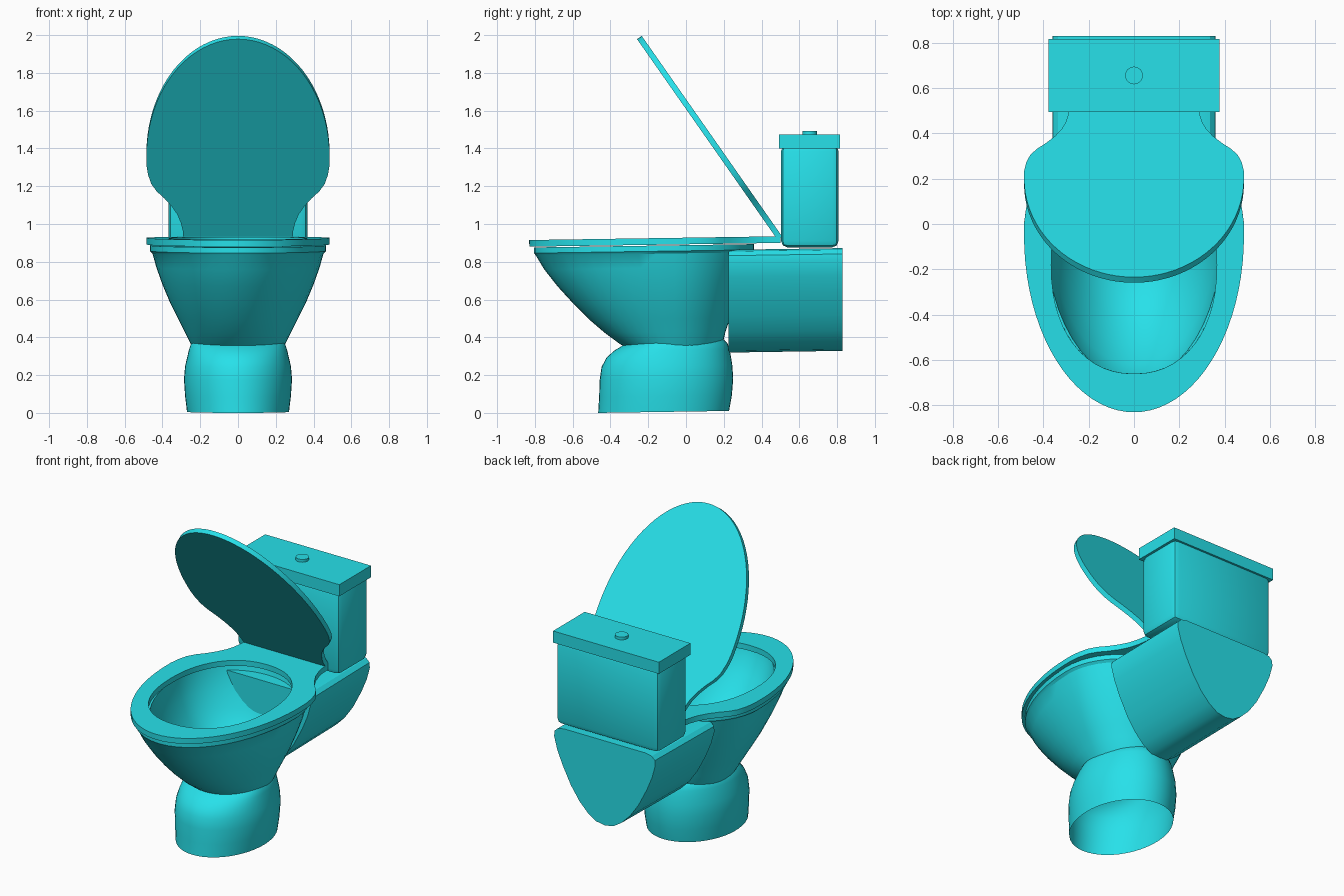
import bpy, bmesh, math

if "Cube" in bpy.data.objects:
    bpy.data.objects.remove(bpy.data.objects["Cube"])

mat = bpy.data.materials.new("cyan_ceramic")
mat.diffuse_color = (0.02, 0.75, 0.82, 1)
mat.use_nodes = True
mat.node_tree.nodes["Principled BSDF"].inputs["Base Color"].default_value = mat.diffuse_color
TILT = 0.015  # the model leans very slightly: z rises towards the back


def finish(ob, angle=30):
    ob.data.materials.append(mat)
    bpy.ops.object.select_all(action='DESELECT')
    ob.select_set(True)
    bpy.context.view_layer.objects.active = ob
    if ob.type == 'CURVE':
        bpy.ops.object.convert(target='MESH')
        ob = bpy.context.view_layer.objects.active
    bpy.ops.object.shade_smooth_by_angle(angle=math.radians(angle))
    return ob


def from_bmesh(name, bm):
    bmesh.ops.recalc_face_normals(bm, faces=bm.faces[:])
    me = bpy.data.meshes.new(name)
    bm.to_mesh(me)
    bm.free()
    ob = bpy.data.objects.new(name, me)
    bpy.context.collection.objects.link(ob)
    return ob


def egg(w, front, back, mid, n=48, p=2.0):
    """Oval with separate front and back lengths around the widest line."""
    pts = []
    for i in range(n):
        a = 2 * math.pi * i / n
        c, s = math.cos(a), math.sin(a)
        x = math.copysign(abs(c) ** (2 / p), c) * w
        y = math.copysign(abs(s) ** (2 / p), s)
        pts.append((x, mid + y * ((back - mid) if y > 0 else (mid - front))))
    return pts


def loft(name, levels, mid, cap=(False, False)):
    bm = bmesh.new()
    rings = [[bm.verts.new((x, y, z + TILT * y)) for x, y in egg(w, f, b, mid)]
             for z, w, f, b in levels]
    for lo, hi in zip(rings, rings[1:]):
        for i in range(len(lo)):
            j = (i + 1) % len(lo)
            bm.faces.new((lo[i], lo[j], hi[j], hi[i]))
    for flag, ring in zip(cap, (rings[0], rings[-1])):
        if flag:
            bm.faces.new(ring)
    return finish(from_bmesh(name, bm))


def plate(name, loops, thickness, bevel_loc, rot):
    """Flat plate from outlines; inner outlines become holes."""
    cu = bpy.data.curves.new(name, 'CURVE')
    cu.dimensions, cu.fill_mode, cu.extrude = '2D', 'BOTH', thickness / 2
    for pts in loops:
        sp = cu.splines.new('POLY')
        sp.points.add(len(pts) - 1)
        for q, (x, y) in zip(sp.points, pts):
            q.co = (x, y, 0, 1)
        sp.use_cyclic_u = True
    ob = bpy.data.objects.new(name, cu)
    bpy.context.collection.objects.link(ob)
    ob.location, ob.rotation_euler = bevel_loc, (rot, 0, 0)
    return finish(ob)


def box(name, x, y0, y1, z0, z1, bevel=0, segments=2):
    bm = bmesh.new()
    bmesh.ops.create_cube(bm, size=1)
    for v in bm.verts:
        v.co = (v.co.x * 2 * x, (y0 + y1) / 2 + v.co.y * (y1 - y0),
                (z0 + z1) / 2 + v.co.z * (z1 - z0))
    if bevel:
        bmesh.ops.bevel(bm, geom=bm.edges[:], offset=bevel, segments=segments,
                        profile=0.5, affect='EDGES')
    return finish(from_bmesh(name, bm))


# pedestal, open underneath
loft("pedestal", [
    (0.007, 0.27, -0.465, 0.228), (0.09, 0.28, -0.46, 0.243), (0.18, 0.286, -0.457, 0.25),
    (0.25, 0.28, -0.447, 0.245), (0.30, 0.268, -0.42, 0.237), (0.335, 0.26, -0.38, 0.23),
    (0.365, 0.25, -0.33, 0.22), (0.385, 0.235, -0.28, 0.20)], -0.11)

# bowl: up the outside, over the rim, down the inside
loft("bowl", [
    (0.34, 0.235, -0.30, 0.18), (0.37, 0.253, -0.35, 0.195), (0.43, 0.282, -0.43, 0.21),
    (0.50, 0.318, -0.51, 0.235), (0.58, 0.358, -0.59, 0.26), (0.68, 0.40, -0.68, 0.29),
    (0.77, 0.432, -0.75, 0.32), (0.845, 0.453, -0.795, 0.345), (0.858, 0.467, -0.805, 0.36),
    (0.888, 0.467, -0.805, 0.36), (0.888, 0.385, -0.69, 0.31), (0.84, 0.38, -0.675, 0.30),
    (0.75, 0.36, -0.62, 0.27), (0.65, 0.32, -0.54, 0.23), (0.55, 0.26, -0.44, 0.18),
    (0.48, 0.19, -0.34, 0.11), (0.44, 0.11, -0.23, 0.03), (0.425, 0.03, -0.12, -0.02)],
    -0.06, (True, True))

# rear block: keel-shaped section pushed backwards
half = [(0.29, 0.866), (0.335, 0.857), (0.358, 0.835), (0.36, 0.80), (0.338, 0.72),
        (0.30, 0.63), (0.24, 0.515), (0.18, 0.43), (0.12, 0.37), (0.06, 0.332)]
section = half + [(0, 0.322)] + [(-x, z) for x, z in reversed(half)]
bm = bmesh.new()
ends = [[bm.verts.new((x, y, z + TILT * (y - 0.4))) for x, z in section] for y in (0.225, 0.828)]
for i in range(len(section)):
    j = (i + 1) % len(section)
    bm.faces.new((ends[0][i], ends[0][j], ends[1][j], ends[1][i]))
for e in ends:
    bm.faces.new(e)
finish(from_bmesh("rear_block", bm))

# seat ring and matching raised lid
front = [(0.485 * math.cos(a), -0.05 + 0.78 * math.sin(a))
         for a in (math.pi + math.pi * i / 40 for i in range(41))]
side = [(0.484, 0.01), (0.476, 0.07), (0.459, 0.13), (0.43, 0.18), (0.39, 0.225),
        (0.35, 0.28), (0.32, 0.335), (0.302, 0.39), (0.292, 0.44), (0.29, 0.5)]
outline = front + side + [(-x, y) for x, y in reversed(side)]
hole = egg(0.365, -0.66, 0.30, -0.18, 56, 2.2)
plate("seat", [outline, hole], 0.035, (0, 0, 0.91), TILT)
lid_outline = [(x, (y - 0.5) * 0.975) for x, y in outline]
plate("lid", [lid_outline], 0.03, (0, 0.497, 0.925), math.radians(-55))

# cistern with its cover and flush button
box("cistern", 0.367, 0.503, 0.808, 0.876, 1.42, 0.035)
box("cistern_cover", 0.377, 0.493, 0.815, 1.40, 1.475)
bm = bmesh.new()
bmesh.ops.create_cone(bm, cap_ends=True, segments=32, radius1=0.039, radius2=0.039, depth=0.03)
bmesh.ops.translate(bm, verts=bm.verts[:], vec=(0, 0.655, 1.478))
finish(from_bmesh("flush_button", bm))
